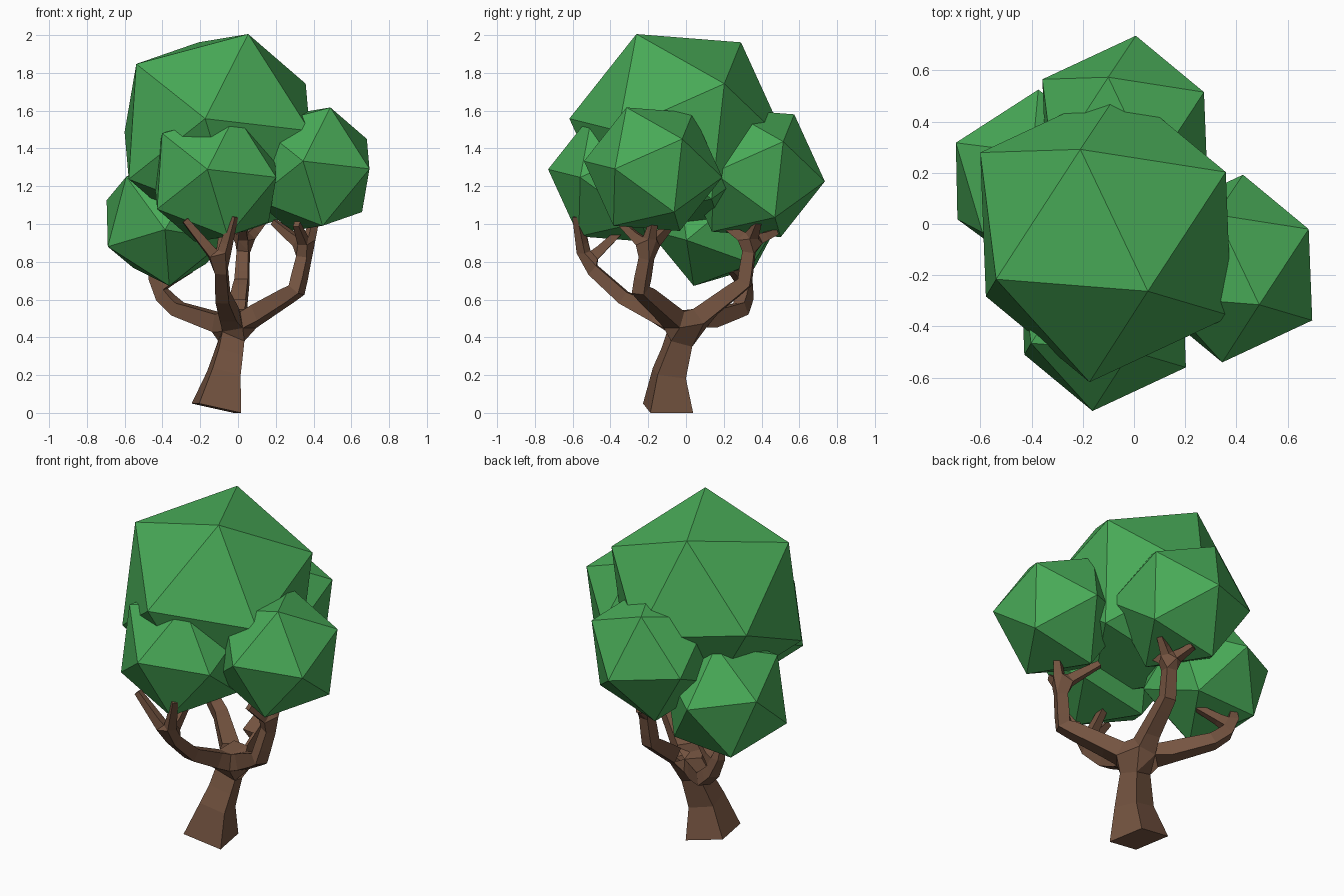
import bpy
import bmesh
from mathutils import Matrix, Vector

cube = bpy.data.objects.get("Cube")
if cube:
    bpy.data.objects.remove(cube, do_unlink=True)


def material(name, rgb):
    mat = bpy.data.materials.new(name)
    mat.use_nodes = True
    mat.diffuse_color = (*rgb, 1)
    mat.node_tree.nodes["Principled BSDF"].inputs["Base Color"].default_value = (*rgb, 1)
    return mat


leaf_green = material("leaf green", (0.065, 0.4, 0.095))
bark_brown = material("bark brown", (0.18, 0.09, 0.053))


def add_object(name, mesh, mat):
    mesh.materials.append(mat)
    obj = bpy.data.objects.new(name, mesh)
    bpy.context.collection.objects.link(obj)
    return obj


def leaf_clump(name, centre, radius, apex=(0.28, -0.38, 0.88), neighbour=(-0.74, -0.3, 0.61)):
    """Faceted clump: one corner points along apex, the next towards neighbour."""
    z = Vector(apex).normalized()
    x = Vector(neighbour)
    x = (x - z * x.dot(z)).normalized()
    turn = Matrix((x, z.cross(x), z)).transposed().to_4x4()
    bm = bmesh.new()
    bmesh.ops.create_icosphere(bm, subdivisions=1, radius=radius,
                               matrix=Matrix.Translation(centre) @ turn)
    mesh = bpy.data.meshes.new(name)
    bm.to_mesh(mesh)
    bm.free()
    return add_object(name, mesh, leaf_green)


# Foliage
leaf_clump("crown_foliage", (-0.11, -0.04, 1.49), 0.585)
leaf_clump("left_foliage", (0.385, -0.174, 1.29), 0.371)
leaf_clump("front_foliage", (-0.12, -0.35, 1.245), 0.385)
leaf_clump("back_foliage", (-0.035, 0.355, 1.27), 0.385)
leaf_clump("right_foliage", (-0.38, 0.16, 1.02), 0.368,
           (-0.84, -0.385, -0.38), (0.03, -0.33, -0.95))

# Trunk and branches: a skeleton of points with thicknesses, skinned square
points, radii, edges = [], [], []


def grow(parent, co, radius):
    points.append(co)
    radii.append(radius)
    if parent is not None:
        edges.append((parent, len(points) - 1))
    return len(points) - 1


root = grow(None, (-0.115, -0.095, 0.025), 0.115)
bend = grow(root, (-0.075, -0.088, 0.21), 0.077)
fork = grow(bend, (-0.02, -0.01, 0.45), 0.052)

# Each limb: elbow, wrist, then twig tips
limbs = [
    ((-0.08, -0.33, 0.61), (-0.09, -0.53, 0.79),
     [(-0.28, -0.56, 1.02), (-0.02, -0.58, 1.04), (-0.08, -0.33, 0.98)]),
    ((0.31, -0.24, 0.65), (0.36, -0.2, 0.87),
     [(0.41, -0.17, 1.03), (0.19, -0.07, 1.01), (0.31, -0.34, 1.0)]),
    ((0.02, 0.31, 0.69), (0.03, 0.34, 0.9),
     [(0.02, 0.17, 1.02), (-0.02, 0.48, 0.96), (0.13, 0.38, 1.01)]),
    ((-0.32, 0.29, 0.55), (-0.44, 0.33, 0.66),
     [(-0.45, 0.3, 0.82), (-0.25, 0.24, 0.76)]),
]
for elbow, wrist, tips in limbs:
    e = grow(fork, elbow, 0.036)
    w = grow(e, wrist, 0.03)
    for tip in tips:
        grow(w, tip, 0.016)

skeleton = bpy.data.meshes.new("trunk_and_branches")
skeleton.from_pydata(points, edges, [])
trunk = add_object("trunk_and_branches", skeleton, bark_brown)
trunk.modifiers.new("Skin", 'SKIN').branch_smoothing = 0
for i, (skin, r) in enumerate(zip(skeleton.skin_vertices[0].data, radii)):
    skin.radius = (r, r)
    skin.use_root = i == 0
